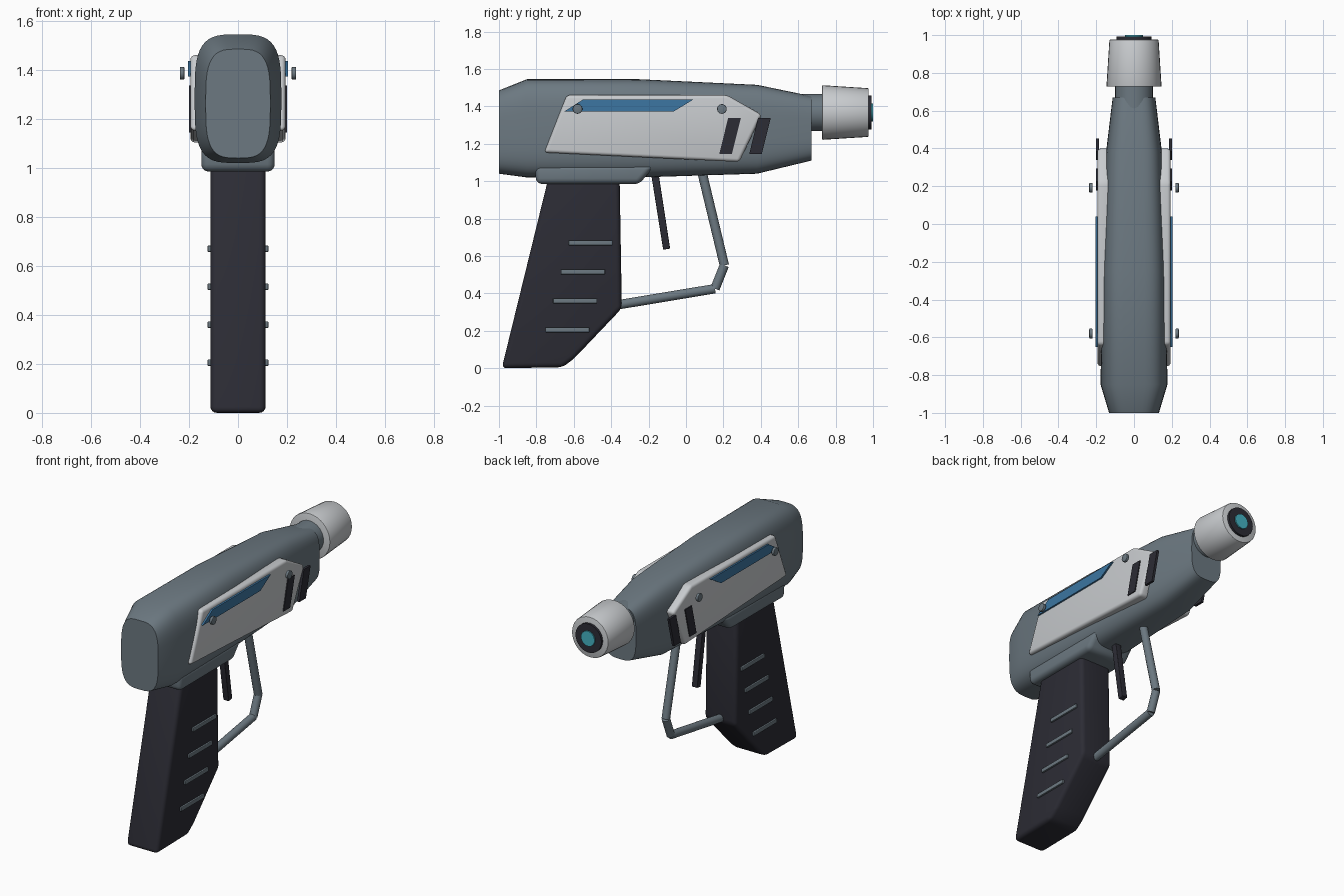
import bpy, bmesh, math
from mathutils import Vector

if "Cube" in bpy.data.objects:
    bpy.data.objects.remove(bpy.data.objects["Cube"], do_unlink=True)


def material(name, rgb):
    m = bpy.data.materials.new(name)
    m.use_nodes = True
    m.diffuse_color = (*rgb, 1)
    m.node_tree.nodes["Principled BSDF"].inputs["Base Color"].default_value = (*rgb, 1)
    return m


SLATE = material("slate grey", (0.15, 0.19, 0.22))
PALE = material("pale grey", (0.58, 0.6, 0.62))
DARK = material("charcoal", (0.025, 0.025, 0.035))
BLUE = material("blue", (0.045, 0.18, 0.36))
CYAN = material("cyan", (0.06, 0.45, 0.55))


def finish(name, bm, mat, mirror=False, angle=35):
    bmesh.ops.recalc_face_normals(bm, faces=bm.faces)
    mesh = bpy.data.meshes.new(name)
    bm.to_mesh(mesh)
    bm.free()
    mesh.materials.append(mat)
    ob = bpy.data.objects.new(name, mesh)
    bpy.context.collection.objects.link(ob)
    bpy.ops.object.select_all(action="DESELECT")
    ob.select_set(True)
    bpy.context.view_layer.objects.active = ob
    bpy.ops.object.shade_smooth_by_angle(angle=math.radians(angle))
    if mirror:
        ob.modifiers.new("Mirror", "MIRROR")
    return ob


def loft(name, rings, mat, **kw):
    """Skin a list of equal rings and cap both ends."""
    bm = bmesh.new()
    loops = [[bm.verts.new(p) for p in ring] for ring in rings]
    n = len(loops[0])
    for a, b in zip(loops, loops[1:]):
        for i in range(n):
            j = (i + 1) % n
            bm.faces.new((a[i], a[j], b[j], b[i]))
    bm.faces.new(loops[0])
    bm.faces.new(loops[-1])
    return finish(name, bm, mat, **kw)


def prism(name, profile, x0, x1, mat, bevel=0, mirror=False):
    """Extrude a (y, z) profile across x, with optional rounded edges."""
    bm = bmesh.new()
    a = [bm.verts.new((x0, y, z)) for y, z in profile]
    b = [bm.verts.new((x1, y, z)) for y, z in profile]
    bm.faces.new(a)
    bm.faces.new(b)
    for i in range(len(a)):
        j = (i + 1) % len(a)
        bm.faces.new((a[i], a[j], b[j], b[i]))
    bmesh.ops.recalc_face_normals(bm, faces=bm.faces)
    if bevel:
        bmesh.ops.bevel(bm, geom=bm.edges[:], offset=bevel, segments=4,
                        profile=0.5, affect="EDGES", clamp_overlap=True)
    return finish(name, bm, mat, mirror)


def rod(name, start, end, r0, r1, mat, mirror=False, segments=32, bevel=0):
    """Cylinder or cone between two points."""
    start, end = Vector(start), Vector(end)
    d = end - start
    bm = bmesh.new()
    bmesh.ops.create_cone(bm, cap_ends=True, segments=segments,
                          radius1=r0, radius2=r1, depth=d.length)
    if bevel:
        rims = [e for e in bm.edges if abs(e.verts[0].co.z - e.verts[1].co.z) < 1e-5]
        bmesh.ops.bevel(bm, geom=rims, offset=bevel, segments=2,
                        profile=0.5, affect="EDGES")
    bmesh.ops.rotate(bm, verts=bm.verts, matrix=d.to_track_quat("Z", "Y").to_matrix())
    bmesh.ops.translate(bm, verts=bm.verts, vec=(start + end) / 2)
    return finish(name, bm, mat, mirror)


# Main body: rounded-rectangle sections along the length
def section(y, half, low, high, power, count=48):
    ring = []
    for i in range(count):
        t = 2 * math.pi * i / count
        c, s = math.cos(t), math.sin(t)
        x = half * math.copysign(abs(c) ** (2 / power), c)
        z = (high - low) / 2 * math.copysign(abs(s) ** (2 / power), s)
        ring.append((x, y, (low + high) / 2 + z))
    return ring


loft("body", [section(-1, 0.132, 1.04, 1.485, 3.4),
              section(-0.85, 0.177, 1.02, 1.545, 3.6),
              section(-0.25, 0.17, 1.02, 1.545, 3.6),
              section(0.38, 0.148, 1.04, 1.515, 3.6),
              section(0.67, 0.113, 1.11, 1.455, 3.4)], SLATE)

# Saddle under the body
prism("saddle", [(-0.81, 1.09), (-0.80, 0.985), (-0.25, 0.985), (-0.16, 1.09)],
      -0.15, 0.15, SLATE, 0.03)

# Grip and its raised ridges
prism("grip", [(-0.735, 1.02), (-0.355, 1.02), (-0.343, 0.32),
               (-0.6, 0.05), (-0.66, 0.005), (-0.985, 0)],
      -0.113, 0.113, DARK, 0.026)
for i in range(4):
    y, z = -0.51 - 0.0415 * i, 0.67 - 0.155 * i
    prism(f"grip_ridge_{i + 1}",
          [(y - 0.118, z - 0.013), (y + 0.118, z - 0.013),
           (y + 0.118, z + 0.013), (y - 0.118, z + 0.013)],
          0.1, 0.124, SLATE, 0.004, mirror=True)

# Trigger and tubular guard
prism("trigger", [(-0.185, 1.03), (-0.145, 1.03), (-0.085, 0.64), (-0.122, 0.633)],
      -0.02, 0.02, DARK, 0.004)
path = [(0, 0.085, 1.05), (0, 0.205, 0.55), (0, 0.155, 0.425), (0, -0.37, 0.338)]
for i, (p, q) in enumerate(zip(path, path[1:])):
    rod(f"guard_tube_{i + 1}", p, q, 0.025, 0.025, SLATE, segments=20)

# Side panels with blue inlays, slanted vents and studs
prism("side_panel", [(-0.758, 1.153), (-0.638, 1.46), (0.22, 1.46),
                     (0.405, 1.355), (0.285, 1.103)],
      0.125, 0.194, PALE, 0.018, mirror=True)
prism("blue_inlay", [(-0.65, 1.373), (-0.55, 1.437), (0.04, 1.437), (-0.065, 1.373)],
      0.19, 0.205, BLUE, mirror=True)
for i in range(2):
    y = 0.16 * i
    prism(f"vent_{i + 1}", [(y + 0.225, 1.337), (y + 0.293, 1.337),
                            (y + 0.245, 1.145), (y + 0.178, 1.145)],
          0.184, 0.2, DARK, mirror=True)
for name, y in (("rear_stud", -0.58), ("front_stud", 0.192)):
    rod(name, (0.219, y, 1.386), (0.237, y, 1.386), 0.026, 0.026, SLATE,
        mirror=True, segments=20, bevel=0.004)

# Barrel, muzzle and glowing tip
AXIS = 1.367
for name, y0, y1, r0, r1, mat, bevel in (
        ("barrel_neck", 0.5, 0.76, 0.1, 0.1, SLATE, 0),
        ("muzzle", 0.727, 0.977, 0.146, 0.13, PALE, 0.006),
        ("muzzle_ring", 0.97, 0.992, 0.092, 0.092, DARK, 0),
        ("emitter", 0.98, 1.0, 0.048, 0.048, CYAN, 0)):
    rod(name, (0, y0, AXIS), (0, y1, AXIS), r0, r1, mat, bevel=bevel)
